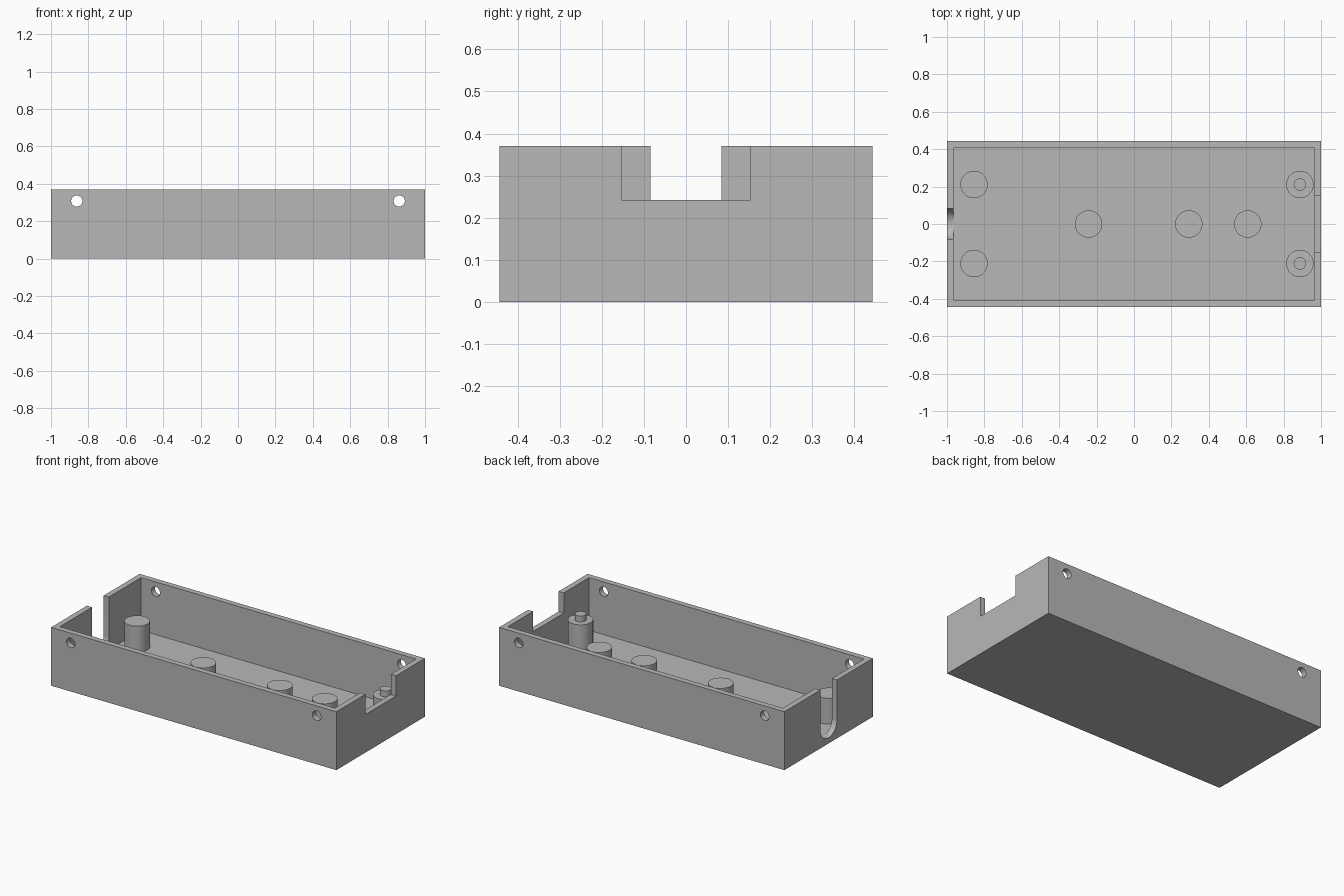
import bpy, bmesh, math
from mathutils import Vector

if "Cube" in bpy.data.objects:
    bpy.data.objects.remove(bpy.data.objects["Cube"], do_unlink=True)

LENGTH, WIDTH, HEIGHT = 2.0, 0.886, 0.37
WALL, FLOOR = 0.036, 0.036

grey = bpy.data.materials.new("plain_grey")
grey.use_nodes = True
grey.diffuse_color = (0.48, 0.48, 0.48, 1)
grey.node_tree.nodes["Principled BSDF"].inputs["Base Color"].default_value = grey.diffuse_color


def extrude_profile(name, points, direction):
    """Solid made by sweeping a closed outline along a direction."""
    bm = bmesh.new()
    face = bm.faces.new([bm.verts.new(p) for p in points])
    swept = bmesh.ops.extrude_face_region(bm, geom=[face])["geom"]
    verts = [v for v in swept if isinstance(v, bmesh.types.BMVert)]
    bmesh.ops.translate(bm, verts=verts, vec=Vector(direction))
    bmesh.ops.recalc_face_normals(bm, faces=bm.faces)
    mesh = bpy.data.meshes.new(name)
    bm.to_mesh(mesh)
    bm.free()
    mesh.materials.append(grey)
    obj = bpy.data.objects.new(name, mesh)
    bpy.context.collection.objects.link(obj)
    return obj


def box(name, x0, x1, half_y, z0, z1):
    outline = [(x0, -half_y, z0), (x0, half_y, z0), (x0, half_y, z1), (x0, -half_y, z1)]
    return extrude_profile(name, outline, (x1 - x0, 0, 0))


def circle(radius, count=48):
    for i in range(count):
        a = math.tau * i / count
        yield radius * math.cos(a), radius * math.sin(a)


def cut(target, cutter):
    mod = target.modifiers.new("cut", "BOOLEAN")
    mod.operation, mod.solver, mod.object = "DIFFERENCE", "EXACT", cutter
    cutter.hide_render = True
    bpy.context.view_layer.objects.active = target
    bpy.ops.object.modifier_apply(modifier=mod.name)
    bpy.data.objects.remove(cutter, do_unlink=True)


def smooth(obj):
    bpy.ops.object.select_all(action="DESELECT")
    obj.select_set(True)
    bpy.context.view_layer.objects.active = obj
    bpy.ops.object.shade_smooth_by_angle(angle=math.radians(30))


# Open tray
tray = box("tray", -LENGTH / 2, LENGTH / 2, WIDTH / 2, 0, HEIGHT)
inner_x = LENGTH / 2 - WALL
cut(tray, box("cavity", -inner_x, inner_x, WIDTH / 2 - WALL, FLOOR, 1))

# Square notch in the left end
cut(tray, box("notch", 0.9, 1.1, 0.153, 0.242, 1))

# Round-bottomed slot in the right end
r, centre_z = 0.084, 0.12
arc = [math.pi * (1 + i / 24) for i in range(25)]
outline = [(-1.1, r * math.cos(a), centre_z + r * math.sin(a)) for a in arc]
outline += [(-1.1, r, 1), (-1.1, -r, 1)]
cut(tray, extrude_profile("slot", outline, (0.15, 0, 0)))

# Screw holes through the front and back walls
for x in (-0.862, 0.862):
    ring = [(x + u, -1, 0.308 + v) for u, v in circle(0.03, 32)]
    cut(tray, extrude_profile("screw_hole", ring, (0, 2, 0)))
smooth(tray)


def post(name, x, y, radius, z0, z1):
    ring = [(x + u, y + v, z0) for u, v in circle(radius)]
    smooth(extrude_profile(name, ring, (0, 0, z1 - z0)))


# Low posts along the middle
for i, x in enumerate((-0.243, 0.293, 0.608)):
    post(f"middle_post_{i + 1}", x, 0, 0.073, FLOOR / 2, 0.18)

# Tall corner posts, with locating pins at the left end
for side, y in (("front", -0.211), ("back", 0.211)):
    post(f"{side}_right_post", -0.855, y, 0.073, FLOOR / 2, 0.2)
    post(f"{side}_left_post", 0.887, y, 0.073, FLOOR / 2, 0.2)
    post(f"{side}_locating_pin", 0.887, y, 0.033, 0.19, 0.237)
